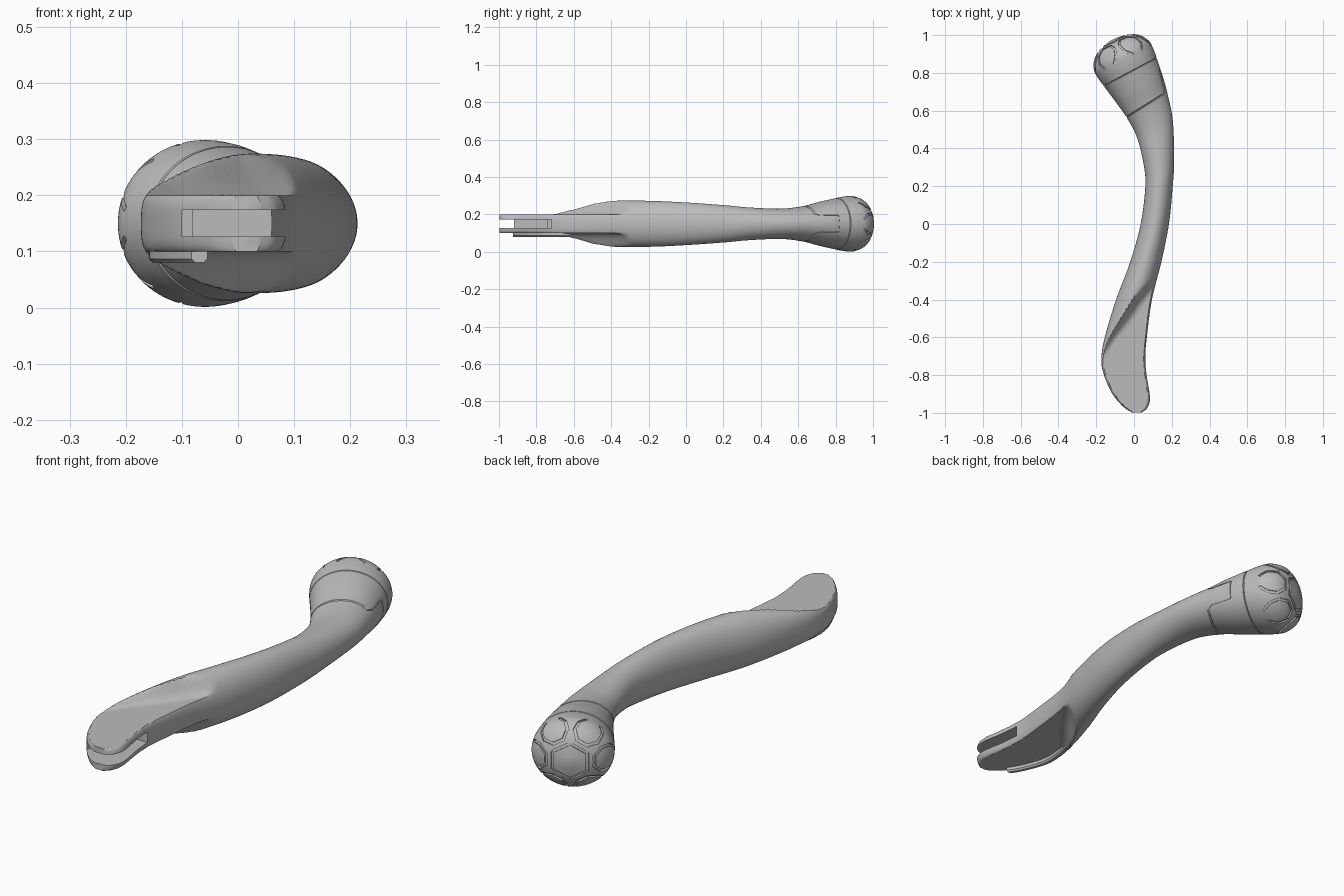
import bpy, bmesh, math
from mathutils import Vector, Matrix

if "Cube" in bpy.data.objects:
    bpy.data.objects.remove(bpy.data.objects["Cube"])

MID = 0.15
gray = bpy.data.materials.new("plain gray")
gray.diffuse_color = (0.5, 0.5, 0.5, 1)
gray.use_nodes = True
gray.node_tree.nodes["Principled BSDF"].inputs["Base Color"].default_value = gray.diffuse_color

# Section rows: left edge x, y, right edge x, y, half height
rows = [
    (-.01, -.998, .04, -.998, .054), (-.06, -.965, .07, -.975, .058),
    (-.12, -.89, .085, -.92, .062), (-.165, -.78, .067, -.80, .068),
    (-.172, -.70, .06, -.70, .082), (-.155, -.60, .068, -.60, .10),
    (-.095, -.40, .095, -.40, .122), (-.02, -.20, .145, -.20, .123),
    (.035, 0, .185, 0, .114), (.06, .20, .205, .20, .10),
    (.05, .32, .213, .34, .088), (.015, .46, .205, .55, .081),
    (-.04, .565, .175, .70, .095), (-.10, .65, .15, .79, .118),
    (-.16, .73, .12, .88, .137)]
LOWER_SEAM, UPPER_SEAM = 12, 14
# Rounded head rows along its tilted axis: distance, half width, half height
ax, ay = -.47, .88
for t, w, h in [(.05, .166, .146), (.10, .165, .147), (.15, .135, .125),
                (.18, .085, .08), (.195, .02, .02)]:
    cx, cy = -.02 + ax * t, .805 + ay * t
    rows.append((cx - ay * w, cy + ax * w, cx + ay * w, cy - ax * w, h))
LAST = len(rows) - 1


def row_at(s):
    """Smooth interpolation between section rows."""
    i = min(max(int(s), 0), LAST - 1)
    t = s - i
    a, b, c, d = (rows[min(max(j, 0), LAST)] for j in range(i - 1, i + 3))
    return [q + .5 * t * (r - p + t * (2 * p - 5 * q + 4 * r - u + t * (3 * (q - r) + u - p)))
            for p, q, r, u in zip(a, b, c, d)]


def scoop_edge(y):
    """x of the diagonal edge of the flattened thumb scoop."""
    pts = [(-1.1, -.4), (-.8, -.21), (-.7, -.15), (-.6, -.085), (-.5, -.005),
           (-.4, .065), (-.3, .15), (-.2, .28), (1.1, 3)]
    for (y0, x0), (y1, x1) in zip(pts, pts[1:]):
        if y <= y1:
            return x0 + (x1 - x0) * (y - y0) / (y1 - y0)
    return 3


def surface(s, a, shrink=0):
    lx, ly, rx, ry, h = row_at(s)
    left, right = Vector((lx, ly, MID)), Vector((rx, ry, MID))
    c, half = (left + right) / 2, (right - left) / 2
    half *= 1 - shrink / half.length
    blend = min(max((c.y + .8) / .4, 0), 1)
    p = .5 + .5 * blend                     # boxier section at the flat end
    ca, sa = math.cos(a), math.sin(a)
    v = c + half * math.copysign(abs(ca) ** p, ca)
    z = (h - shrink) * math.copysign(abs(sa) ** p, sa)
    limit = .05 + 15 * max(0, scoop_edge(v.y) - v.x) ** 2
    v.z = MID + max(-limit, min(limit, z))
    return v


def finish(bm, name):
    bmesh.ops.recalc_face_normals(bm, faces=bm.faces)
    me = bpy.data.meshes.new(name)
    bm.to_mesh(me)
    bm.free()
    me.materials.append(gray)
    ob = bpy.data.objects.new(name, me)
    bpy.context.collection.objects.link(ob)
    return ob


def loft(rings, name):
    bm = bmesh.new()
    vs = [[bm.verts.new(p) for p in r] for r in rings]
    n = len(vs[0])
    for r0, r1 in zip(vs, vs[1:]):
        for i in range(n):
            bm.faces.new((r0[i], r0[(i + 1) % n], r1[(i + 1) % n], r1[i]))
    bm.faces.new(vs[0])
    bm.faces.new(vs[-1])
    return finish(bm, name)


# Handle body, with narrow seam grooves
N = 80
seams = (LOWER_SEAM, UPPER_SEAM)
params = [i / 9 for i in range(LAST * 9 + 1)]
params += [s + e for s in seams for e in (-.04, .04)]
params.sort()
rings = []
for s in params:
    ring = []
    for i in range(N):
        a = 2 * math.pi * (i + .5) / N
        on_tab = math.cos(a) > math.cos(.6) and s == LOWER_SEAM
        ring.append(surface(s, a, .005 if s in seams and not on_tab else 0))
    rings.append(ring)
body = loft(rings, "handle_body")

# Engraving cutters: small bars following paths on the surface
cut = bmesh.new()


def engrave(path, width, depth, parts=1):
    for (s0, a0), (s1, a1) in zip(path, path[1:]):
        for k in range(parts):
            u0, u1 = k / parts, (k + 1) / parts
            p = surface(s0 + (s1 - s0) * u0, a0 + (a1 - a0) * u0)
            q = surface(s0 + (s1 - s0) * u1, a0 + (a1 - a0) * u1)
            s, a = s0 + (s1 - s0) * (u0 + u1) / 2, a0 + (a1 - a0) * (u0 + u1) / 2
            e = .02
            nrm = (surface(s, a + e) - surface(s, a - e)).cross(
                surface(s + e, a) - surface(s - e, a)).normalized()
            x = (q - p).normalized()
            y = nrm.cross(x).normalized()
            rot = Matrix((x, y, x.cross(y))).transposed().to_4x4()
            size = Matrix.Diagonal(((q - p).length + width * .8, width, depth * 2, 1))
            bmesh.ops.create_cube(cut, size=1,
                                  matrix=Matrix.Translation(surface(s, a)) @ rot @ size)


# Hexagon at the head's centre and open hexagons around it
deg = math.radians
engrave([(18.2, deg(60 * k + 30)) for k in range(7)], .011, .008)
for k in range(6):
    m = 60 * k
    for side in (-1, 1):
        engrave([(s, deg(m + side * d)) for s, d in
                 ((17.75, 14), (17.0, 24), (16.2, 20), (15.6, 11))], .011, .008)
    engrave([(17.75, deg(m - 14)), (17.75, deg(m + 14))], .011, .008)
# Tab outline on the collar
engrave([(12, .6), (12.2, .45), (13.3, .36), (13.3, -.36), (12.2, -.45), (12, -.6)],
        .005, .004, 2)
engraving = finish(cut, "engraving_cutter")

# Slot between the two fork plates, open to the front and right
bm = bmesh.new()
bmesh.ops.create_cube(bm, size=1, matrix=Matrix.Translation((.05, -.91, .1505)) @
                      Matrix.Diagonal((.3, .38, .047, 1)))
bmesh.ops.bevel(bm, geom=[e for e in bm.edges if abs(e.verts[0].co.z - e.verts[1].co.z) > .01],
                offset=.02, segments=4, affect='EDGES')
slot = finish(bm, "slot_cutter")

bpy.context.view_layer.objects.active = body
for cutter in (slot, engraving):
    cutter.hide_render = True
    mod = body.modifiers.new("cut", 'BOOLEAN')
    mod.object, mod.operation, mod.solver = cutter, 'DIFFERENCE', 'EXACT'
    mod.use_self = cutter is engraving
    bpy.ops.object.modifier_apply(modifier=mod.name)
    bpy.data.objects.remove(cutter)

# Raised lip along the left edge of the underside
lip_rings = []
for i in range(25):
    s = 1.6 + i * .16
    lx, ly = row_at(s)[:2]
    lip_rings.append([Vector((lx + dx, ly, z)) for dx, z in
                      ((.014, .11), (.014, .087), (.021, .08), (.035, .08), (.042, .087), (.042, .11))])
lip = loft(lip_rings, "underside_lip")

for ob in (body, lip):
    bpy.ops.object.select_all(action='DESELECT')
    ob.select_set(True)
    bpy.context.view_layer.objects.active = ob
    bpy.ops.object.shade_smooth_by_angle(angle=math.radians(35))
